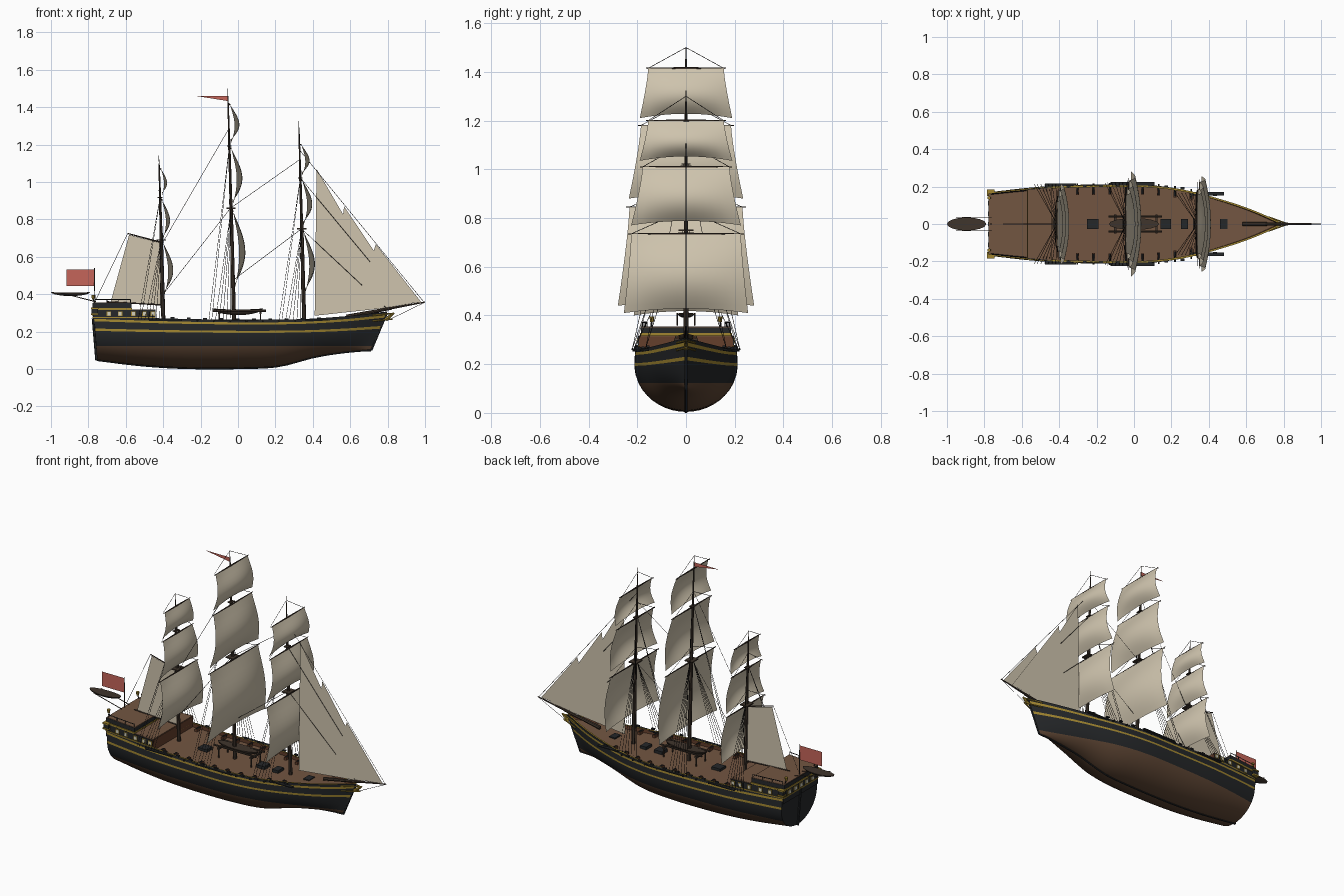
import bpy, bmesh, math
from mathutils import Vector, Matrix

if "Cube" in bpy.data.objects:
    bpy.data.objects.remove(bpy.data.objects["Cube"])

def mat(name, r, g, b):
    m = bpy.data.materials.new(name)
    m.diffuse_color = (r, g, b, 1)
    m.use_nodes = True
    m.node_tree.nodes["Principled BSDF"].inputs["Base Color"].default_value = m.diffuse_color
    return m

BLACK = mat("hull black", .018, .02, .022)
BOTTOM = mat("hull bottom brown", .115, .062, .035)
YELLOW = mat("trim yellow", .36, .24, .03)
DECK = mat("deck brown", .17, .092, .053)
BULWARK = mat("bulwark red brown", .13, .05, .025)
SPAR = mat("spar dark wood", .05, .035, .025)
SAIL = mat("sail cream", .62, .55, .42)
RED = mat("flag red", .56, .13, .10)
GLASS = mat("window pale", .65, .63, .52)
ROPE = mat("rope black", .015, .013, .012)

def finish(name, bm, mats, smooth=False, fix=True):
    if fix:
        bmesh.ops.recalc_face_normals(bm, faces=bm.faces)
    me = bpy.data.meshes.new(name)
    bm.to_mesh(me)
    bm.free()
    for m in mats if isinstance(mats, list) else [mats]:
        me.materials.append(m)
    ob = bpy.data.objects.new(name, me)
    bpy.context.collection.objects.link(ob)
    if smooth:
        bpy.ops.object.select_all(action='DESELECT')
        ob.select_set(True)
        bpy.context.view_layer.objects.active = ob
        bpy.ops.object.shade_smooth_by_angle(angle=math.radians(35))
    return ob

def rod(bm, a, b, r0, r1=None, n=8):
    a, b = Vector(a), Vector(b)
    d = b - a
    m = Matrix.Translation((a + b) / 2) @ d.to_track_quat('Z', 'Y').to_matrix().to_4x4()
    bmesh.ops.create_cone(bm, cap_ends=True, segments=n, radius1=r0,
                          radius2=r0 if r1 is None else r1, depth=d.length, matrix=m)

def box(bm, c, s):
    bmesh.ops.create_cube(bm, size=1, matrix=Matrix.Translation(c) @ Matrix.Diagonal((*s, 1)))

def curve(pts):
    # smooth interpolation through a few control points
    def f(x):
        i = max(0, min(len(pts) - 2, sum(p[0] <= x for p in pts) - 1))
        p = [pts[max(0, min(len(pts) - 1, i + k))] for k in (-1, 0, 1, 2)]
        h = p[2][0] - p[1][0]
        t = max(0, min(1, (x - p[1][0]) / h))
        m1 = (p[2][1] - p[0][1]) / (p[2][0] - p[0][0]) * h
        m2 = (p[3][1] - p[1][1]) / (p[3][0] - p[1][0]) * h
        return ((2*t**3 - 3*t*t + 1) * p[1][1] + (t**3 - 2*t*t + t) * m1
                + (3*t*t - 2*t**3) * p[2][1] + (t**3 - t*t) * m2)
    return f

width = curve([(-.78, .17), (-.6, .19), (-.4, .206), (-.1, .212), (.1, .209), (.3, .182), (.5, .128), (.65, .074), (.8, .003)])
sheer = curve([(-.78, .285), (-.4, .271), (0, .264), (.35, .267), (.6, .284), (.8, .308)])
keel = curve([(-.78, .05), (-.52, .021), (-.25, .006), (.1, .006), (.3, .017), (.5, .068), (.7, .096), (.8, .1)])
WL = .123

# hull: one lofted section per station, from keel over the rail to the deck centre
def point(x, z, inset=0):
    s = (x + .77) / 1.57
    k = keel(x)
    t = max(0, min(1, (z - k) / (.2 - k)))
    y = width(x) * math.sqrt(1 - (1 - t) ** 2) * (1 - .3 * max(0, z - .2))
    return Vector(((1 - s) * (-.75 - .07 * z) + s * (.67 + .42 * z), max(0, y - inset), z))

FR = [0, .25, .5, .58, .82, .9, 1]
def section(x):
    k, s = keel(x), sheer(x)
    out = [point(x, k + (WL - k) * (i / 8) ** 2) for i in range(8)]
    out += [point(x, WL + (s - WL) * f) for f in FR]
    out += [point(x, s, .01), point(x, s - .022, .01)]
    c = out[-1].copy()
    c.y = 0
    return out + [c]
band = [1] * 8 + [0, 0, 2, 0, 2, 0] + [2, 3, 4]

bm = bmesh.new()
N = 48
for side in (1, -1):
    rows = [[bm.verts.new((p.x, p.y * side, p.z)) for p in section(-.77 + 1.57 * i / N)] for i in range(N + 1)]
    for a, b in zip(rows, rows[1:]):
        for j in range(len(a) - 1):
            bm.faces.new((a[j], b[j], b[j + 1], a[j + 1])).material_index = band[j]
    bm.faces.new(rows[0])  # transom half
bmesh.ops.remove_doubles(bm, verts=bm.verts, dist=.0004)
finish("hull", bm, [BLACK, BOTTOM, YELLOW, BULWARK, DECK], True)

# keel and stem
bm = bmesh.new()
path = [section(-.77 + 1.57 * i / 24)[0] for i in range(25)] + [point(.8, z) * 1 for z in (.15, .2, .25, .3)]
path = [Vector((p.x, 0, p.z)) for p in path]
for a, b in zip(path, path[1:]):
    rod(bm, a, b, .006, n=6)
rod(bm, (-.756, 0, .045), (-.775, 0, .27), .007, n=6)
finish("keel_and_stem", bm, BLACK)

# stern castle: blocks that follow the hull outline
def block(name, x0, x1, z0, z1, extra, m):
    bm = bmesh.new()
    xs = [x0 + (x1 - x0) * i / 8 for i in range(9)]
    ring = [(x, width(x) * .965 + extra) for x in xs] + [(x, -width(x) * .965 - extra) for x in reversed(xs)]
    f = bm.faces.new([bm.verts.new((x, y, z0)) for x, y in ring])
    g = bmesh.ops.extrude_face_region(bm, geom=[f])
    bmesh.ops.translate(bm, vec=(0, 0, z1 - z0), verts=[v for v in g['geom'] if isinstance(v, bmesh.types.BMVert)])
    finish(name, bm, m)
block("quarterdeck_wall", -.775, -.442, .24, .315, 0, BLACK)
block("quarterdeck_bulkhead", -.45, -.44, .24, .313, -.004, BULWARK)
block("quarterdeck_floor", -.77, -.441, .314, .318, -.004, DECK)
block("castle_lower_band", -.777, -.44, .272, .278, .004, YELLOW)
block("poop_wall", -.777, -.57, .31, .352, -.002, BLACK)
block("poop_band", -.779, -.568, .317, .327, .003, YELLOW)
block("poop_floor", -.775, -.569, .351, .355, -.003, DECK)

glass, trim, dark = bmesh.new(), bmesh.new(), bmesh.new()
for sy in (1, -1):
    for x in (-.69, -.63, -.56, -.5, -.455):
        y = (width(x) * .965 + .001) * sy
        box(trim, (x, y, .296), (.024, .004, .026))
        box(glass, (x, y, .296), (.016, .008, .018))
    box(trim, (-.765, sy * .168, .293), (.04, .035, .008))   # quarter galleries
    box(dark, (-.765, sy * .166, .306), (.034, .03, .03))
    box(trim, (-.765, sy * .168, .325), (.04, .035, .008))
    rod(dark, (-.765, sy * .14, .35), (-.775, sy * .14, .375), .003)
    rod(trim, (-.775, sy * .14, .373), (-.775, sy * .14, .395), .007, .01, 6)  # lanterns
    pts = [(x, width(x) * .93 * sy, .372) for x in (-.765, -.7, -.64, -.575)]  # poop railing
    for a, b in zip(pts, pts[1:]):
        rod(dark, a, b, .0025, n=4)
    for x, y, z in pts:
        rod(dark, (x, y, .35), (x, y, z), .002, n=4)
    for z in (.262, .292):                                    # beak rails
        rod(trim, (.72, sy * .038, z - .005), (.825, 0, z + .005), .004, n=6)
for i in range(5):
    y = (i - 2) * .055
    box(trim, (-.776, y, .296), (.004, .034, .028))
    box(glass, (-.777, y, .296), (.008, .024, .018))
rod(trim, (.79, 0, .265), (.835, 0, .3), .011, .005)          # figurehead
finish("windows", glass, GLASS)
finish("yellow_trim", trim, YELLOW)
finish("castle_fittings", dark, BLACK)

# guns, channels, hatches
guns, wood = bmesh.new(), bmesh.new()
for sy in (1, -1):
    for i in range(10):
        x = -.39 + i * .087
        y, z = width(x) * .975, sheer(x)
        box(wood, (x, sy * (y - .035), z - .014), (.016, .03, .016))
        rod(guns, (x, sy * (y - .045), z - .008), (x, sy * (y + .012), z - .008), .006, .0045)
        box(guns, (x + .04, sy * y, z + .003), (.02, .012, .008))
    for x0, x1, y in ((-.475, -.31, .205), (-.125, .11, .212), (.305, .48, .158)):
        box(guns, ((x0 + x1) / 2, sy * (y + .003), .262), (x1 - x0, .018, .006))
for x, l in ((.17, .055), (-.22, .06), (.27, .04), (.48, .04)):
    box(guns, (x, 0, .25), (l, .055, .02))
finish("gun_carriages", wood, BULWARK)
finish("guns_and_channels", guns, BLACK)

# ship's boats
def boat(name, c, s):
    bm = bmesh.new()
    bmesh.ops.create_uvsphere(bm, u_segments=16, v_segments=10, radius=1)
    for v in bm.verts:
        v.co = Vector(c) + Vector((v.co.x * s[0], v.co.y * s[1], (min(v.co.z, 0) + .2 * v.co.x ** 2) * s[2]))
    finish(name, bm, SPAR, True)
boat("stern_boat", (-.895, 0, .408), (.105, .035, .018))
boat("deck_boat", (0, 0, .318), (.135, .032, .03))

# masts, yards and square sails: top, bottom, half widths at top and bottom, belly
MASTS = {
    "mizzen": (-.398, 1.14, [(1.07, .925, .12, .148, .03), (.905, .695, .142, .182, .04), (.675, .4, .178, .215, .05)]),
    "main": (-.02, 1.5, [(1.415, 1.21, .155, .19, .047), (1.18, .88, .185, .235, .055), (.845, .44, .232, .28, .06)]),
    "fore": (.355, 1.325, [(1.2, 1.035, .155, .19, .042), (1.01, .77, .178, .225, .05), (.735, .41, .225, .255, .055)]),
}
CHANNEL_Y = {"mizzen": .212, "main": .22, "fore": .166}
spars, ropes = bmesh.new(), bmesh.new()
def line(a, b):
    rod(ropes, a, b, .0012, n=4)

for name, (bx, top, sails) in MASTS.items():
    mx = lambda z: bx - .028 * (z - .25)
    low, mid = sails[2][0] + .015, sails[1][0] + .012
    rod(spars, (bx, 0, .22), (mx(low + .05), 0, low + .05), .011, .009)
    rod(spars, (mx(low), 0, low), (mx(mid + .04), 0, mid + .04), .008, .006)
    rod(spars, (mx(mid), 0, mid), (mx(top - .04), 0, top - .04), .006, .003)
    rod(spars, (mx(top - .05), 0, top - .05), (mx(top), 0, top), .002, .001, 4)
    box(spars, (mx(low), 0, low), (.05, .06, .007))
    box(spars, (mx(mid), 0, mid), (.025, .035, .005))
    for k, (zt, zb, wt, wb, belly) in enumerate(sails):
        rod(spars, (mx(zt) + .008, -wt * 1.06, zt), (mx(zt) + .008, 0, zt), .002, .005, 6)
        rod(spars, (mx(zt) + .008, 0, zt), (mx(zt) + .008, wt * 1.06, zt), .005, .002, 6)
        bm = bmesh.new()
        n = 12
        g = []
        for j in range(n + 1):
            v = j / n
            row = []
            for i in range(n + 1):
                u = 2 * i / n - 1
                z = zt + (zb - zt) * v + .018 * v ** 3 * (1 - u * u)
                w = wt + (wb - wt) * v ** 1.3
                row.append(bm.verts.new((mx(z) + .01 + belly * math.sin(math.pi * v ** 1.1) * (1 - .55 * u * u), u * w, z)))
            g.append(row)
        for a, b in zip(g, g[1:]):
            for i in range(n):
                bm.faces.new((a[i], b[i], b[i + 1], a[i + 1]))
        finish(f"{name}_sail_{3 - k}", bm, SAIL, True, False)
        for sy in (1, -1):  # lifts
            line((mx(zt), sy * wt, zt), (mx(zt + .1), 0, min(zt + .1, top)))
    for sy in (1, -1):      # shrouds and backstays
        y = CHANNEL_Y[name] * sy
        for i in range(5):
            line((bx - .1 + i * .02, y, .265), (mx(low), sy * .012, low))
        for i in range(2):
            line((bx - .12 - i * .015, y, .265), (mx(mid), sy * .008, mid))

# bowsprit, spanker spars, davits, flagstaff
rod(spars, (.58, 0, .28), (.82, 0, .325), .011, .008)
rod(spars, (.8, 0, .322), (.999, 0, .358), .007, .003)
rod(spars, (-.41, 0, .677), (-.59, 0, .725), .004, .003)
rod(spars, (-.41, 0, .343), (-.7, 0, .36), .004, .003)
rod(spars, (-.765, 0, .35), (-.768, 0, .54), .0025)
for sy in (1, -1):
    rod(spars, (-.76, sy * .036, .36), (-.95, sy * .036, .408), .0025, n=6)
    rod(spars, (-.135, sy * .04, .312), (.15, sy * .04, .312), .006, n=6)
for x in (-.1, .12):
    box(spars, (x, 0, .3), (.012, .1, .012))
    for sy in (1, -1):
        rod(spars, (x, sy * .042, .24), (x, sy * .042, .3), .004, n=6)
finish("masts_and_spars", spars, SPAR, True)

# stays
for a, b in (((-.052, 1.28), (-.4, .68)), ((-.04, .86), (-.4, .4)), ((-.04, .86), (.33, 1.12)),
             ((-.02, .48), (.34, .75)), ((.33, 1.17), (.995, .357)), ((.335, 1.02), (.9, .34)),
             ((.34, .75), (.8, .32)), ((.995, .355), (.8, .26)), ((-.59, .725), (-.76, .37))):
    line((a[0], 0, a[1]), (b[0], 0, b[1]))
finish("rigging", ropes, ROPE)

# fore-and-aft sails and flags, flat in the centre plane
def sheet(name, pts, m, y=0):
    bm = bmesh.new()
    bm.faces.new([bm.verts.new((x, y, z)) for x, z in pts])
    finish(name, bm, m, False, False)
sheet("spanker", [(-.68, .362), (-.413, .347), (-.413, .674), (-.582, .718)], SAIL)
sheet("jib_inner", [(.41, .285), (.85, .333), (.42, 1.07)], SAIL)
sheet("jib_middle", [(.5, .31), (.92, .345), (.567, .87)], SAIL, .003)
sheet("jib_outer", [(.62, .32), (.98, .357), (.737, .668)], SAIL, -.003)
sheet("ensign", [(-.918, .445), (-.768, .445), (-.768, .533), (-.918, .533)], RED)
sheet("pennant", [(-.225, 1.46), (-.055, 1.433), (-.055, 1.46)], RED)
